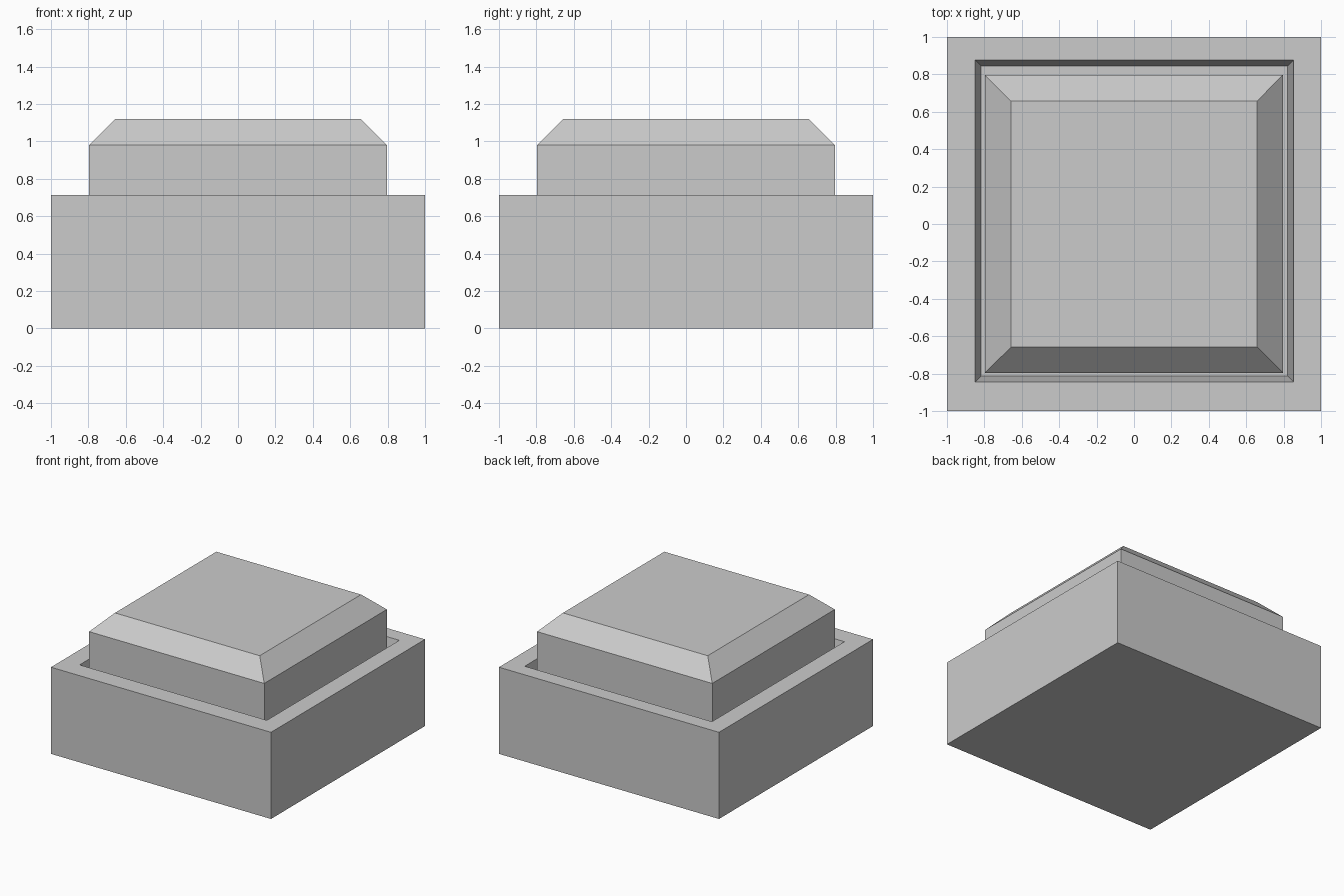
import bpy, bmesh

if "Cube" in bpy.data.objects:
    bpy.data.objects.remove(bpy.data.objects["Cube"])


def loft(name, rings, flip_end=False):
    """Stack rectangles (x0, x1, y0, y1, z) into a closed flat-faced solid."""
    bm = bmesh.new()
    loops = []
    for x0, x1, y0, y1, z in rings:
        corners = ((x0, y0), (x1, y0), (x1, y1), (x0, y1))
        loops.append([bm.verts.new((x, y, z)) for x, y in corners])
    for a, b in zip(loops, loops[1:]):
        for i in range(4):
            j = (i + 1) % 4
            bm.faces.new((a[i], a[j], b[j], b[i]))
    bm.faces.new(loops[0][::-1])
    bm.faces.new(loops[-1])
    bmesh.ops.recalc_face_normals(bm, faces=bm.faces)
    mesh = bpy.data.meshes.new(name)
    bm.to_mesh(mesh)
    bm.free()
    obj = bpy.data.objects.new(name, mesh)
    bpy.context.collection.objects.link(obj)
    return obj


RIM_Z, FLOOR_Z = 0.712, 0.52

# Housing: outer box, rim, and tapered recess down to its floor
loft("housing", [
    (-1, 1, -1, 1, 0),
    (-1, 1, -1, 1, RIM_Z),
    (-0.849, 0.853, -0.844, 0.876, RIM_Z),
    (-0.817, 0.821, -0.812, 0.844, FLOOR_Z),
])

# Push button: square block with a chamfered top, seated on the recess floor
B, T = 0.796, 0.658
loft("button", [
    (-B, B, -B, B, FLOOR_Z),
    (-B, B, -B, B, 0.981),
    (-T, T, -T, T, 1.119),
])
